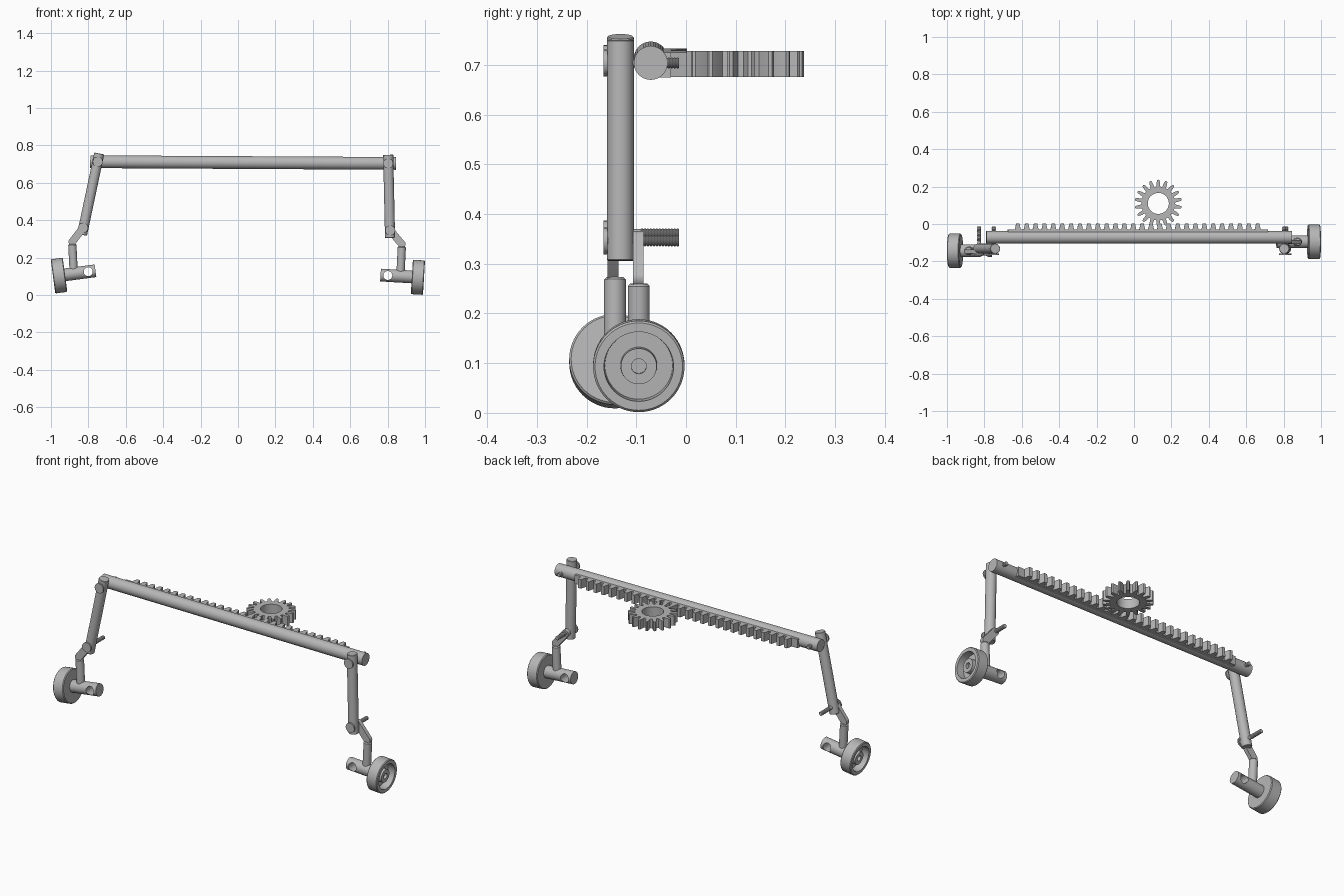
import bpy, math
from mathutils import Vector, Matrix

cube = bpy.data.objects.get("Cube")
if cube:
    bpy.data.objects.remove(cube, do_unlink=True)

grey = bpy.data.materials.new("plain grey")
grey.use_nodes = True
grey.diffuse_color = (0.47, 0.47, 0.47, 1)
grey.node_tree.nodes["Principled BSDF"].inputs["Base Color"].default_value = grey.diffuse_color


def make(name, verts, faces):
    mesh = bpy.data.meshes.new(name)
    mesh.from_pydata(verts, [], faces)
    mesh.materials.append(grey)
    obj = bpy.data.objects.new(name, mesh)
    bpy.context.collection.objects.link(obj)
    return obj


def activate(obj):
    bpy.ops.object.select_all(action='DESELECT')
    obj.select_set(True)
    bpy.context.view_layer.objects.active = obj


def smooth(obj):
    activate(obj)
    bpy.ops.object.shade_smooth_by_angle(angle=math.radians(30))
    return obj


def lathe(name, start, direction, profile, sides=40):
    """Turn (radius, distance) rings around an axis, closing both ends."""
    turn = Vector(direction).to_track_quat('Z', 'Y')
    verts, faces = [], []
    for r, d in profile:
        for i in range(sides):
            a = math.tau * i / sides
            local = Vector((r * math.cos(a), r * math.sin(a), d))
            verts.append(Vector(start) + turn @ local)
    for k in range(len(profile) - 1):
        for i in range(sides):
            a, b = k * sides + i, k * sides + (i + 1) % sides
            faces.append((a, b, b + sides, a + sides))
    last = (len(profile) - 1) * sides
    faces.append(tuple(reversed(range(sides))))
    faces.append(tuple(range(last, last + sides)))
    return smooth(make(name, verts, faces))


def rod(name, start, end, r, bevel=0.0):
    axis = Vector(end) - Vector(start)
    n = axis.length
    rings = [(r, 0), (r, n)]
    if bevel:
        rings = [(r - bevel, 0), (r, bevel), (r, n - bevel), (r - bevel, n)]
    return lathe(name, start, axis, rings)


def plate(obj, thickness):
    mod = obj.modifiers.new("thickness", 'SOLIDIFY')
    mod.thickness, mod.offset = thickness, 0
    activate(obj)
    bpy.ops.object.modifier_apply(modifier=mod.name)
    return smooth(obj)


def bolt(name, x, z):
    """Round head in front, ridged thread behind."""
    rings = [(0.027, 0), (0.027, 0.008), (0.0095, 0.008)]
    for i in range(13):
        d = 0.075 + i * 0.006
        rings += [(0.0095, d), (0.011, d + 0.0015), (0.011, d + 0.0035), (0.0095, d + 0.005)]
    lathe(name, (x, -0.166, z), (0, 1, 0), rings, 20)


def link(name, p, q, y, r):
    """Flat strap with round ends."""
    lean = math.atan2(q[1] - p[1], q[0] - p[0])
    pts = []
    for centre, base in ((q, lean - math.pi / 2), (p, lean + math.pi / 2)):
        for i in range(13):
            a = base + math.pi * i / 12
            pts.append((centre[0] + r * math.cos(a), y, centre[1] + r * math.sin(a)))
    plate(make(name, pts, [tuple(range(len(pts)))]), 0.022)


# Cross bar
rod("cross_bar", (-0.79, -0.071, 0.713), (0.845, -0.071, 0.704), 0.034)

# Toothed rack along the back of the bar
pitch, teeth = 0.0475, 28
half = pitch * teeth / 2
outline = [(-half - 0.03, -0.06, 0), (-half - 0.03, -0.03, 0)]
for i in range(teeth):
    mid = -half + pitch * (i + 0.5)
    outline += [(mid - 0.016, -0.03, 0), (mid - 0.009, 0.002, 0),
                (mid + 0.009, 0.002, 0), (mid + 0.016, -0.03, 0)]
outline += [(half + 0.03, -0.03, 0), (half + 0.03, -0.06, 0)]
rack = plate(make("rack", outline, [tuple(reversed(range(len(outline))))]), 0.05)
rack.location = (0.02, 0, 0.704)
rack.rotation_euler.y = 0.0055

# Pinion gear with a round bore
count = 18
outer, inner = [], []
for t in range(count):
    for turn, r in ((-0.5, 0.09), (-0.32, 0.091), (-0.25, 0.108), (-0.15, 0.124), (0, 0.127),
                    (0.15, 0.124), (0.25, 0.108), (0.32, 0.091)):
        a = math.pi / 2 + math.tau * (t + turn) / count
        outer.append((r * math.cos(a), r * math.sin(a), 0))
        inner.append((0.056 * math.cos(a), 0.056 * math.sin(a), 0))
n = len(outer)
ring = [(i, (i + 1) % n, n + (i + 1) % n, n + i) for i in range(n)]
gear = plate(make("pinion_gear", outer + inner, ring), 0.053)
gear.location = (0.13, 0.11, 0.702)


def leg(side, top, foot, upper_pin, lower_pin, bend, link_y, axle_y, axle_in, wheel_mid):
    # Upright strut and its two bolts
    rod(side + "_upright", (top[0], -0.132, top[1]), (foot[0], -0.132, foot[1]), 0.027, 0.002)
    bolt(side + "_upper_bolt", *upper_pin)
    bolt(side + "_lower_bolt", *lower_pin)

    # Axle stub with a cross hole
    start = Vector((axle_in[0], axle_y, axle_in[1]))
    hub = Vector((wheel_mid[0], axle_y, wheel_mid[1]))
    out = (hub - start).normalized()
    axle = rod(side + "_axle", start, hub - out * 0.02, 0.034)
    spot = start + out * 0.039
    cutter = rod("hole_cutter", spot - Vector((0, 0.1, 0)), spot + Vector((0, 0.1, 0)), 0.024)
    cutter.hide_render = True
    mod = axle.modifiers.new("hole", 'BOOLEAN')
    mod.operation, mod.object, mod.solver = 'DIFFERENCE', cutter, 'EXACT'
    activate(axle)
    bpy.ops.object.modifier_apply(modifier=mod.name)
    bpy.data.objects.remove(cutter, do_unlink=True)
    smooth(axle)

    # Strap link and knuckle post down to the axle
    link(side + "_link", lower_pin, bend, link_y, 0.02)
    along = (bend[0] - start.x) / out.x
    base = start + out * (along - 0.008)
    rod(side + "_post", base, (bend[0], axle_y, bend[1] - 0.012), 0.022, 0.005)

    # Wheel: flat inside, dished outside with a bored hub
    lathe(side + "_wheel", hub - out * 0.0325, out,
          [(0.088, 0), (0.092, 0.004), (0.092, 0.061), (0.088, 0.065), (0.07, 0.065),
           (0.068, 0.025), (0.037, 0.025), (0.036, 0.055), (0.015, 0.055), (0.015, 0.04)], 56)


leg("right", (-0.742, 0.757), (-0.834, 0.322), (-0.75, 0.713), (-0.828, 0.36),
    (-0.886, 0.285), -0.147, -0.143, (-0.762, 0.13), (-0.957, 0.104))
leg("left", (0.803, 0.75), (0.813, 0.306), (0.803, 0.704), (0.814, 0.346),
    (0.876, 0.272), -0.096, -0.095, (0.762, 0.107), (0.962, 0.095))
